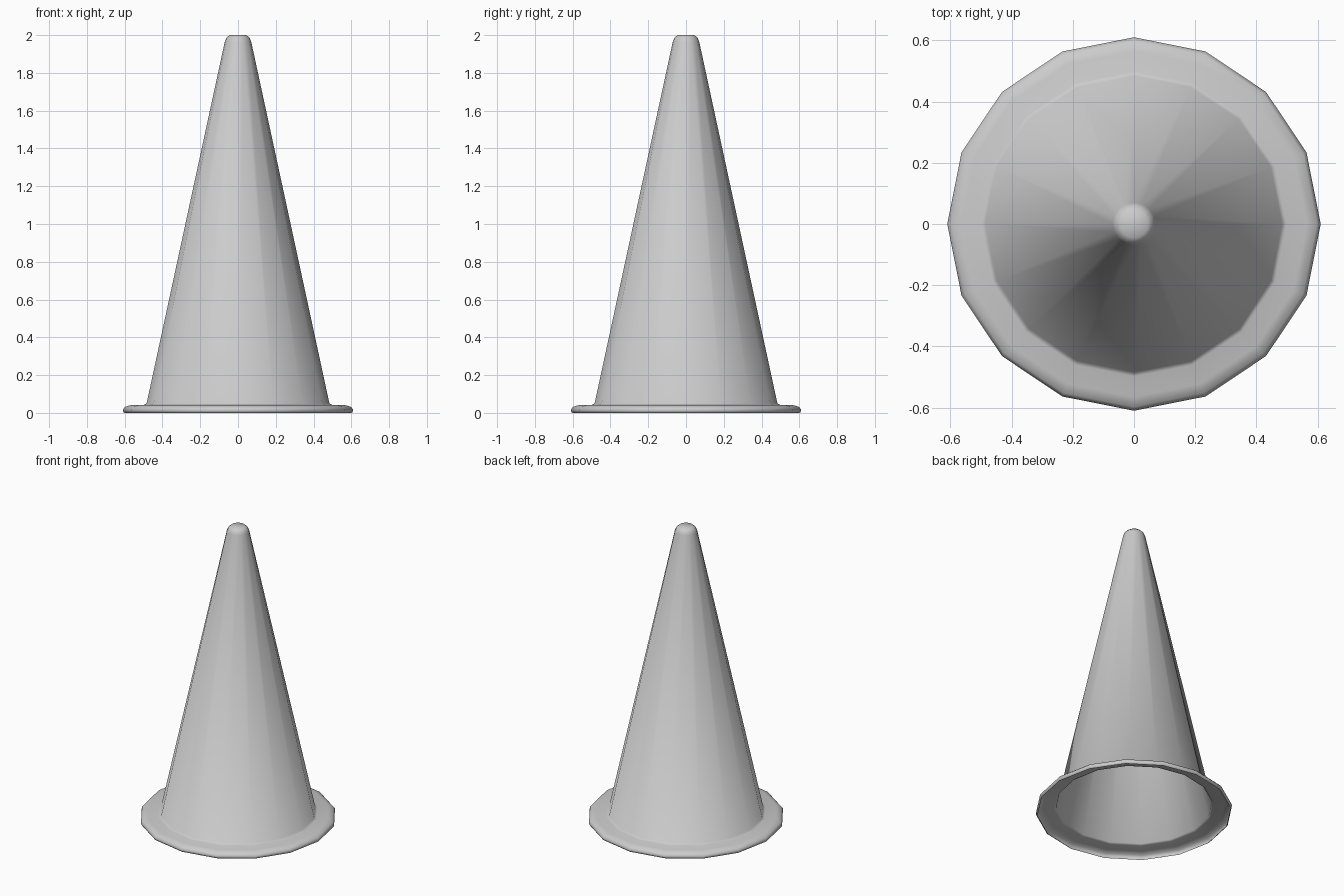
import bpy
import bmesh
from math import cos, sin, tau, radians

if "Cube" in bpy.data.objects:
    bpy.data.objects.remove(bpy.data.objects["Cube"], do_unlink=True)

SIDES = 16

# Single flat grey
grey = bpy.data.materials.new("grey")
grey.use_nodes = True
color = (0.6, 0.6, 0.6, 1)
grey.diffuse_color = color
grey.node_tree.nodes["Principled BSDF"].inputs["Base Color"].default_value = color


def lathe(name, profile, cap_top=False):
    """Spin (radius, z) points around z into an open shell."""
    bm = bmesh.new()
    rings = [[bm.verts.new((r * cos(tau * i / SIDES), r * sin(tau * i / SIDES), z))
              for i in range(SIDES)] for r, z in profile]
    for low, high in zip(rings, rings[1:]):
        for i in range(SIDES):
            j = (i + 1) % SIDES
            bm.faces.new((low[i], low[j], high[j], high[i]))
    if cap_top:
        bm.faces.new(rings[-1])
    mesh = bpy.data.meshes.new(name)
    bm.to_mesh(mesh)
    bm.free()
    mesh.materials.append(grey)
    obj = bpy.data.objects.new(name, mesh)
    bpy.context.collection.objects.link(obj)
    bpy.ops.object.select_all(action="DESELECT")
    obj.select_set(True)
    bpy.context.view_layer.objects.active = obj
    bpy.ops.object.shade_smooth_by_angle(angle=radians(60))
    return obj


# Hollow shell: rolled rim, flange, small fillet, tapered wall, rounded tip
lathe("cone_shell", [
    (0.600, 0.0), (0.607, 0.004), (0.61, 0.018), (0.598, 0.032),
    (0.565, 0.042), (0.498, 0.043), (0.484, 0.05),
    (0.07, 1.965), (0.062, 1.985), (0.045, 2.0),
], cap_top=True)
